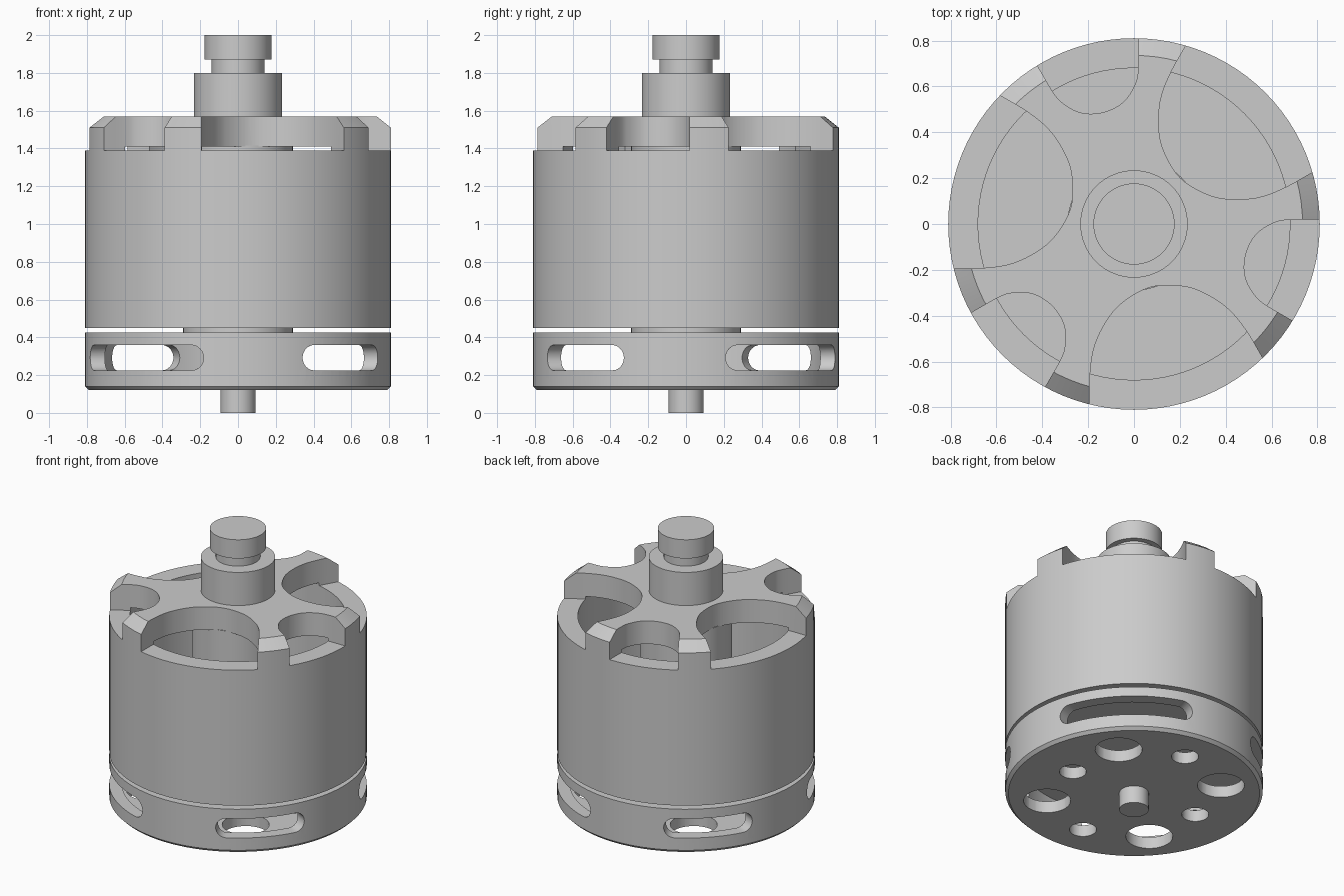
import bpy, bmesh
from math import sin, cos, radians, sqrt, pi, tau

if "Cube" in bpy.data.objects:
    bpy.data.objects.remove(bpy.data.objects["Cube"])


def finish(bm, name):
    bmesh.ops.recalc_face_normals(bm, faces=bm.faces)
    me = bpy.data.meshes.new(name)
    bm.to_mesh(me)
    bm.free()
    ob = bpy.data.objects.new(name, me)
    bpy.context.collection.objects.link(ob)
    return ob


def select(ob):
    bpy.ops.object.select_all(action='DESELECT')
    ob.select_set(True)
    bpy.context.view_layer.objects.active = ob


def smooth(ob):
    select(ob)
    bpy.ops.object.shade_smooth_by_angle(angle=radians(25))


def lathe(name, profile, n=96, closed=False):
    """Revolve (r, z) points about z; points on the axis share one vertex."""
    bm = bmesh.new()
    rings = []
    for r, z in profile:
        if r == 0:
            rings.append([bm.verts.new((0, 0, z))] * n)
        else:
            rings.append([bm.verts.new((r * cos(tau * i / n), r * sin(tau * i / n), z))
                          for i in range(n)])
    pairs = list(zip(rings, rings[1:]))
    if closed:
        pairs.append((rings[-1], rings[0]))
    for a, b in pairs:
        for i in range(n):
            j = (i + 1) % n
            bm.faces.new(list(dict.fromkeys((a[i], a[j], b[j], b[i]))))
    return finish(bm, name)


def loft(bm, sections):
    """Closed solid through equal-length point loops."""
    loops = [[bm.verts.new(p) for p in s] for s in sections]
    for a, b in zip(loops, loops[1:]):
        for i in range(len(a)):
            j = (i + 1) % len(a)
            bm.faces.new((a[i], a[j], b[j], b[i]))
    bm.faces.new(loops[0])
    bm.faces.new(loops[-1])


def prism(bm, pts, z0, z1):
    loft(bm, [[(x, y, z) for x, y in pts] for z in (z0, z1)])


def spline(pts, steps=4):
    """Catmull-Rom curve through 2D points."""
    out = []
    for i in range(1, len(pts) - 2):
        p0, p1, p2, p3 = pts[i - 1:i + 3]
        for k in range(steps):
            t = k / steps
            out.append(tuple(0.5 * (2 * b + (c - a) * t + (2 * a - 5 * b + 4 * c - d) * t ** 2
                                    + (3 * b - a - 3 * c + d) * t ** 3)
                             for a, b, c, d in zip(p0, p1, p2, p3)))
    return out + [pts[-2]]


def cut(ob, bm):
    cutter = finish(bm, "cutter")
    cutter.hide_render = True
    select(ob)
    mod = ob.modifiers.new("cut", 'BOOLEAN')
    mod.operation = 'DIFFERENCE'
    mod.solver = 'EXACT'
    mod.object = cutter
    bpy.ops.object.modifier_apply(modifier=mod.name)
    bpy.data.objects.remove(cutter, do_unlink=True)


# Hollow base with side slots and mounting holes
base = lathe("base", [(.08, .12), (.79, .12), (.81, .14), (.81, .425), (.08, .425),
                      (.08, .38), (.73, .38), (.73, .20), (.08, .20)], closed=True)
bm = bmesh.new()
for start, end in ((15, 77), (115, 156), (195, 257), (295, 336)):
    a0, a1 = radians(start), radians(end)
    h = .067
    w = h / .81
    cols = []
    for k in range(9):
        t = pi / 2 * k / 8
        cols.append((a0 + w * (1 - cos(t)), max(.004, h * sin(t))))
    for k in range(1, 16):
        cols.append((a0 + w + (a1 - a0 - 2 * w) * k / 16, h))
    cols += [(a1 - (a - a0), hh) for a, hh in cols[8::-1]]
    loft(bm, [[(r * cos(a), r * sin(a), .292 + s) for r, s in
               ((.65, -hh), (.95, -hh), (.95, hh), (.65, hh))] for a, hh in cols])
holes = [(40 + 90 * k, .555, .148) for k in range(4)]
holes += [(85, .56, .085), (265, .56, .085), (175, .47, .085), (355, .47, .085)]
for ang, dist, rad in holes:
    cx, cy = dist * cos(radians(ang)), dist * sin(radians(ang))
    prism(bm, [(cx + rad * cos(tau * i / 32), cy + rad * sin(tau * i / 32))
               for i in range(32)], .05, .215)
cut(base, bm)

# Rotor bell wall
bell = lathe("bell_wall", [(.68, .45), (.81, .45), (.81, 1.39), (.68, 1.39)], closed=True)

# Spoked cap: three large and three small openings running out through the rim
cap = lathe("bell_cap", [(0, 1.41), (.68, 1.41), (.68, 1.39), (.81, 1.39),
                         (.81, 1.51), (.735, 1.57), (0, 1.57)])
large = [(.285, 0), (.298, .08), (.335, .17), (.40, .248), (.48, .31), (.585, .355), (.71, .39), (.95, .455)]
small = [(.505, 0), (.515, .065), (.54, .115), (.585, .16), (.64, .19), (.78, .229), (.95, .275)]
bm = bmesh.new()
for half, first in ((large, 45), (small, 105)):
    ext = [(half[1][0], -half[1][1])] + half + [half[-1]]
    curve = spline(ext)
    outline = [(u, -v) for u, v in curve[:0:-1]] + curve
    for k in range(3):
        a = radians(first + 120 * k)
        prism(bm, [(u * cos(a) - v * sin(a), u * sin(a) + v * cos(a)) for u, v in outline],
              1.3, 1.7)
cut(cap, bm)

# Central hub, shaft, and stepped output end
hub = lathe("hub", [(0, .40), (.29, .40), (.29, 1.415), (0, 1.415)])
shaft = lathe("shaft", [(0, 0), (.093, 0), (.093, .41), (0, .41)], 48)
output = lathe("output_shaft", [(0, 1.56), (.234, 1.56), (.234, 1.80), (.14, 1.80), (.14, 1.87),
                                (.177, 1.87), (.177, 2.0), (0, 2.0)], 64)

for ob in (base, bell, cap, hub, shaft, output):
    smooth(ob)
